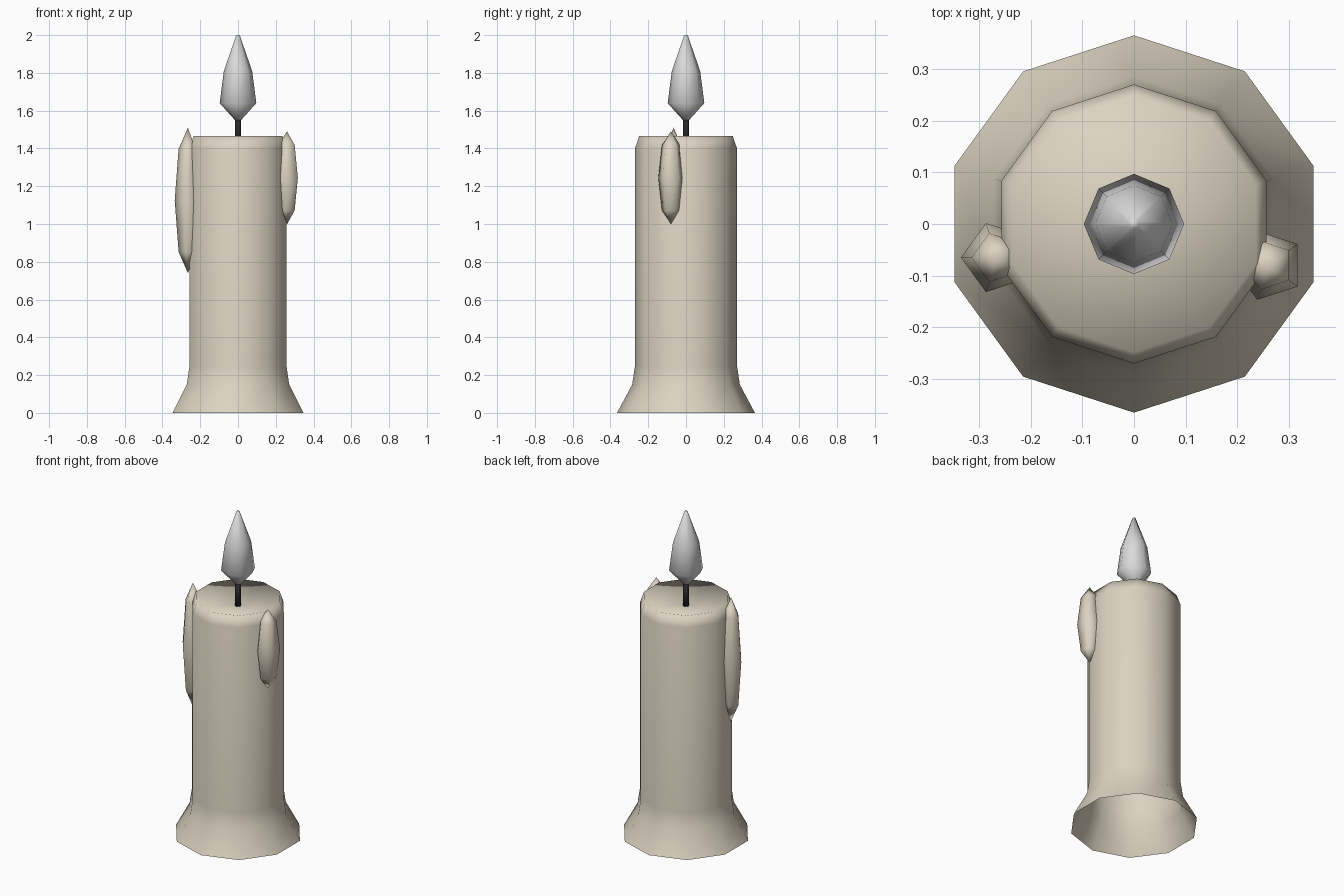
import bpy, bmesh, math

cube = bpy.data.objects.get("Cube")
if cube:
    bpy.data.objects.remove(cube, do_unlink=True)


def material(name, rgb):
    m = bpy.data.materials.new(name)
    m.use_nodes = True
    color = (*rgb, 1)
    m.diffuse_color = color
    m.node_tree.nodes["Principled BSDF"].inputs["Base Color"].default_value = color
    return m


def finish(name, bm, mat):
    bmesh.ops.recalc_face_normals(bm, faces=bm.faces[:])
    for f in bm.faces:
        f.smooth = True
    mesh = bpy.data.meshes.new(name)
    bm.to_mesh(mesh)
    bm.free()
    mesh.materials.append(mat)
    obj = bpy.data.objects.new(name, mesh)
    bpy.context.collection.objects.link(obj)
    return obj


def lathe(name, profile, sides, mat, start=math.pi / 2):
    """Revolve (radius, height) points; a zero radius closes to a point."""
    bm = bmesh.new()
    rings = []
    for r, z in profile:
        if r == 0:
            rings.append([bm.verts.new((0, 0, z))] * sides)
        else:
            angles = [start + math.tau * i / sides for i in range(sides)]
            rings.append([bm.verts.new((r * math.cos(a), r * math.sin(a), z)) for a in angles])
    for low, high in zip(rings, rings[1:]):
        for i in range(sides):
            j = (i + 1) % sides
            corners = [low[i], low[j], high[j], high[i]]
            bm.faces.new(list(dict.fromkeys(corners)))
    return finish(name, bm, mat)


wax = material("cream wax", (0.71, 0.65, 0.53))
black = material("charred wick", (0.02, 0.02, 0.02))
pale = material("pale flame", (0.7, 0.7, 0.7))

# Candle body: flared open foot, straight shaft, bevelled rim, dished top
lathe("candle_body", [(0.365, 0), (0.285, 0.15), (0.27, 0.25), (0.27, 1.4),
                      (0.248, 1.465), (0, 1.41)], 10, wax)

# Wick
lathe("wick", [(0, 1.4), (0.017, 1.4), (0.017, 1.56), (0, 1.56)], 8, black)

# Flame
lathe("flame", [(0, 1.545), (0.012, 1.545), (0.097, 1.64), (0.075, 1.81),
                (0.009, 2.0), (0, 2.0)], 8, pale)


# Wax drips: stretched five-sided beads against the shaft
def drip(name, x, y, bottom, top):
    half = (top - bottom) / 2
    width = 0.07
    bead = [(width * math.sin(math.pi * k / 4) if 0 < k < 4 else 0,
             -half * math.cos(math.pi * k / 4)) for k in range(5)]
    obj = lathe(name, bead, 5, wax, math.pi)
    obj.location = (x, y, bottom + half)


drip("left_wax_drip", 0.26, -0.08, 1.0, 1.49)
drip("right_wax_drip", -0.265, -0.065, 0.74, 1.51)
